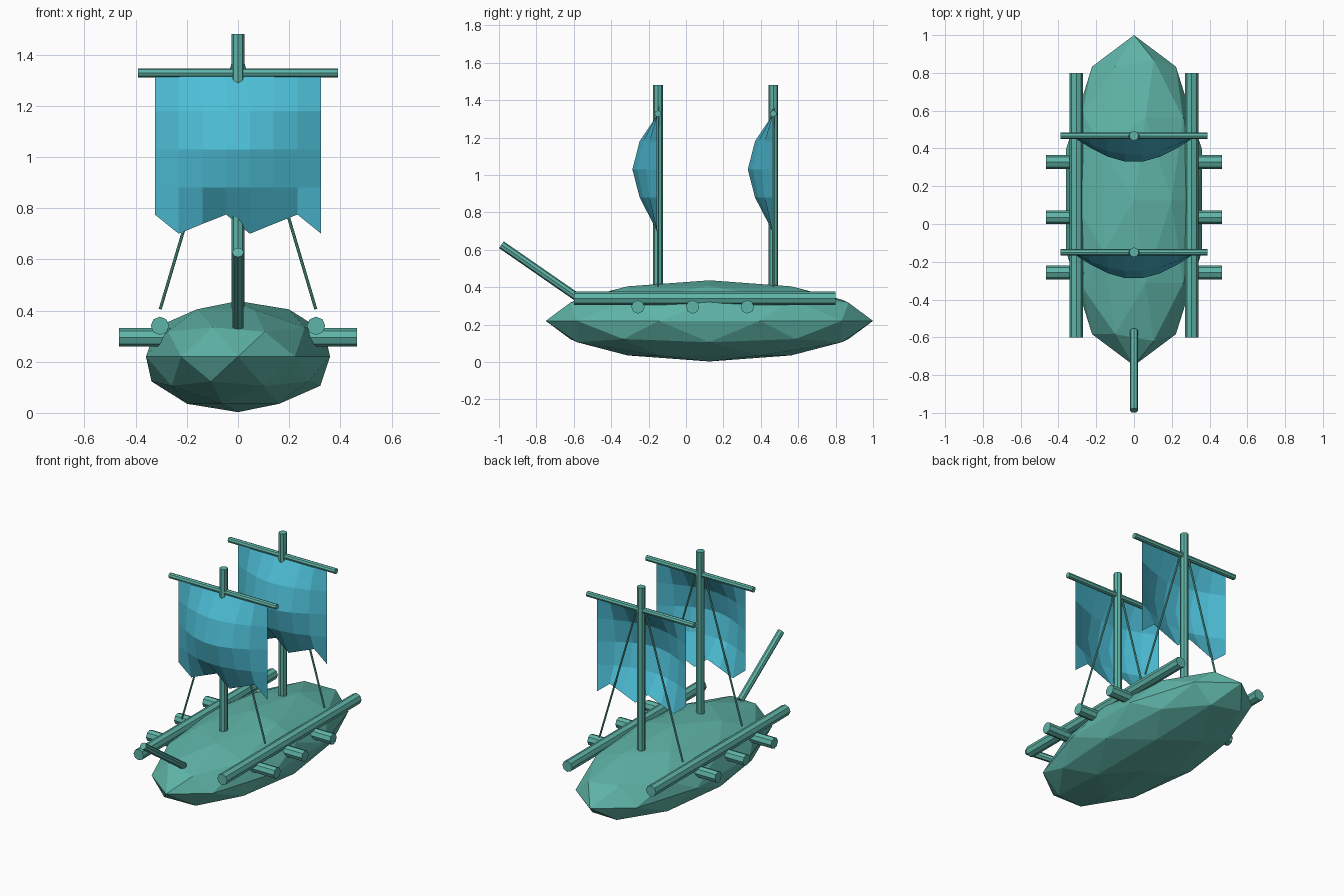
import bpy, math
from mathutils import Vector

if "Cube" in bpy.data.objects:
    bpy.data.objects.remove(bpy.data.objects["Cube"])


def material(name, colour):
    m = bpy.data.materials.new(name)
    m.diffuse_color = (*colour, 1)
    m.use_nodes = True
    m.node_tree.nodes["Principled BSDF"].inputs["Base Color"].default_value = m.diffuse_color
    return m


WOOD = material("teal wood", (0.114, 0.456, 0.386))
CLOTH = material("blue cloth", (0.074, 0.515, 0.672))


def pole(name, a, b, radius, sides=8):
    """Straight round pole between two points."""
    a, b = Vector(a), Vector(b)
    bpy.ops.mesh.primitive_cylinder_add(
        vertices=sides, radius=radius, depth=(b - a).length, location=(a + b) / 2)
    ob = bpy.context.object
    ob.rotation_euler = (b - a).to_track_quat('Z', 'Y').to_euler()
    ob.name = name
    ob.data.materials.append(WOOD)
    return ob


def sail(name, y):
    """Sheet bulging forward, with a ragged sawtooth lower edge."""
    cols, rows = 7, 4
    hem = (0.775, 0.70, 0.738)
    heights = (1.32, 1.18, 1.03, 0.88)
    verts, faces = [], []
    for r in range(rows + 1):
        for c in range(cols + 1):
            bulge = 0.135 * math.sin(math.pi * c / cols) * math.sin(math.pi * r / rows)
            z = heights[r] if r < rows else hem[c % 3]
            verts.append((-0.325 + 0.65 * c / cols, y - bulge, z))
    for r in range(rows):
        for c in range(cols):
            i = r * (cols + 1) + c
            faces.append((i, i + cols + 1, i + cols + 2, i + 1))
    me = bpy.data.meshes.new(name)
    me.from_pydata(verts, [], faces)
    me.materials.append(CLOTH)
    bpy.context.collection.objects.link(bpy.data.objects.new(name, me))


# Hull: stretched faceted ball
bpy.ops.mesh.primitive_ico_sphere_add(subdivisions=2, radius=1, location=(0, 0.125, 0.22))
hull = bpy.context.object
hull.name = "hull"
hull.scale = (0.378, 0.875, 0.217)
hull.data.materials.append(WOOD)

# Side rails
for side, x in (("left", -0.305), ("right", 0.305)):
    pole(side + "_rail", (x, -0.6, 0.34), (x, 0.8, 0.34), 0.036)

# Cross beams through the hull
for i, y in enumerate((-0.257, 0.035, 0.328)):
    pole(f"cross_beam_{i + 1}", (-0.465, y, 0.295), (0.465, y, 0.295), 0.036)

# Bowsprit
pole("bowsprit", (0, -0.987, 0.627), (0, -0.565, 0.335), 0.022)

# Masts with yards, sails and stay ropes
for which, y in (("front", -0.15), ("rear", 0.467)):
    pole(which + "_mast", (0, y, 0.3), (0, y, 1.48), 0.026)
    pole(which + "_yard", (-0.39, y, 1.328), (0.39, y, 1.328), 0.018)
    sail(which + "_sail", y - 0.005)
    for side, s in (("left", -1), ("right", 1)):
        pole(f"{which}_{side}_rope", (0, y, 1.43), (s * 0.304, y, 0.405), 0.006)
